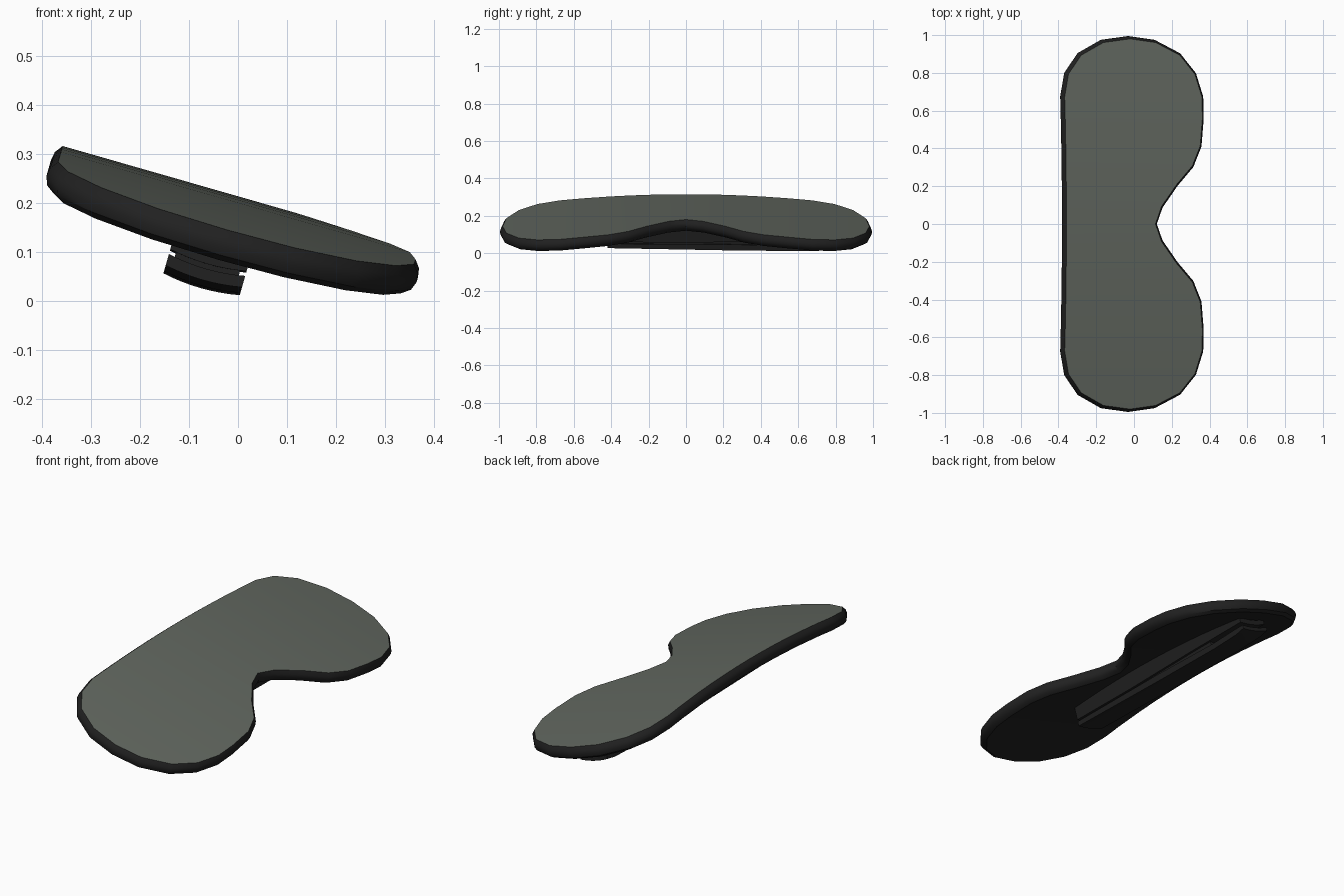
import bpy, bmesh, math
from mathutils import Vector

if "Cube" in bpy.data.objects:
    bpy.data.objects.remove(bpy.data.objects["Cube"], do_unlink=True)

TILT = math.radians(16)
LIFT = 0.213


def material(name, rgb):
    m = bpy.data.materials.new(name)
    m.use_nodes = True
    m.diffuse_color = (*rgb, 1)
    m.node_tree.nodes["Principled BSDF"].inputs["Base Color"].default_value = (*rgb, 1)
    return m


GREY = material("grey green fabric", (0.12, 0.135, 0.115))
BLACK = material("black rubber", (0.015, 0.015, 0.015))


def finish(name, bm, mats, angle=50):
    bmesh.ops.recalc_face_normals(bm, faces=bm.faces)
    for f in bm.faces:
        f.smooth = True
    mesh = bpy.data.meshes.new(name)
    bm.to_mesh(mesh)
    bm.free()
    mesh.set_sharp_from_angle(angle=math.radians(angle))
    for m in mats:
        mesh.materials.append(m)
    ob = bpy.data.objects.new(name, mesh)
    bpy.context.collection.objects.link(ob)
    ob.rotation_euler.y = TILT
    ob.location.z = LIFT
    return ob


# Half outline as rows: y, left x, right x (mirrored in y)
ROWS = [(0, -.38, .12), (.085, -.38, .15), (.2, -.38, .23), (.3, -.38, .315),
        (.41, -.38, .36), (.56, -.38, .375), (.675, -.38, .375), (.8, -.355, .34),
        (.905, -.28, .26), (.975, -.155, .13)]
rows = [(-y, a, b) for y, a, b in reversed(ROWS[1:])] + ROWS
to_local = lambda x, y: Vector(((x + .008) / math.cos(TILT), y))
outline = ([to_local(-.01, -.995)] + [to_local(b, y) for y, a, b in rows]
           + [to_local(-.01, .995)] + [to_local(a, y) for y, a, b in reversed(rows)])
count = len(outline)


def inset(i, d):
    t = (outline[(i + 1) % count] - outline[i - 1]).normalized()
    return outline[i] + Vector((-t.y, t.x)) * d


# Lens pad: rounded rim rings, arched along y
bm = bmesh.new()
rings = []
for d, n in ((.015, 0), (.003, -.016), (0, -.034), (.007, -.052), (.025, -.065)):
    ring = []
    for i in range(count):
        p = inset(i, d)
        ring.append(bm.verts.new((p.x, p.y, n - .075 * p.y ** 2)))
    rings.append(ring)
for r, s in zip(rings, rings[1:]):
    for i in range(count):
        j = (i + 1) % count
        bm.faces.new((r[i], r[j], s[j], s[i])).material_index = 1
half = count // 2
for ring, index in ((rings[0], 0), (rings[-1], 1)):
    for i in range(half):
        quad = [ring[i], ring[i + 1], ring[-i - 1], ring[-i]]
        bm.faces.new(list(dict.fromkeys(quad))).material_index = index
finish("lens_pad", bm, [GREY, BLACK], 35)


# Clip arms: bowed cross-section carried through stations (y, top, bottom)
def arm(name, stations, x0=-.103, x1=.059, bulge=.008, steps=8):
    bm = bmesh.new()
    loops = []
    for y, top, bottom in stations:
        pts = []
        for k in range(steps + 1):
            u = k / steps
            pts.append((x0 + (x1 - x0) * u, bulge * 4 * u * (1 - u)))
        loops.append([bm.verts.new((x, y, top - b)) for x, b in pts]
                     + [bm.verts.new((x, y, bottom - b)) for x, b in reversed(pts)])
    n = len(loops[0])
    for p, q in zip(loops, loops[1:]):
        for i in range(n):
            j = (i + 1) % n
            bm.faces.new((p[i], p[j], q[j], q[i]))
    bm.faces.new(loops[0])
    bm.faces.new(loops[-1])
    return finish(name, bm, [BLACK])


arm("upper_clip_arm", [(-.42, -.07, -.142), (0, -.05, -.145),
                       (.45, -.07, -.14), (.85, -.115, -.14)])
arm("lower_clip_arm", [(-.42, -.152, -.176), (.2, -.155, -.188),
                       (.63, -.165, -.193), (.8, -.16, -.188), (.86, -.16, -.178)])
# Spring core joining the two arms
arm("clip_spring", [(-.4, -.13, -.165), (.6, -.13, -.17)], -.09, .046, 0, 2)
